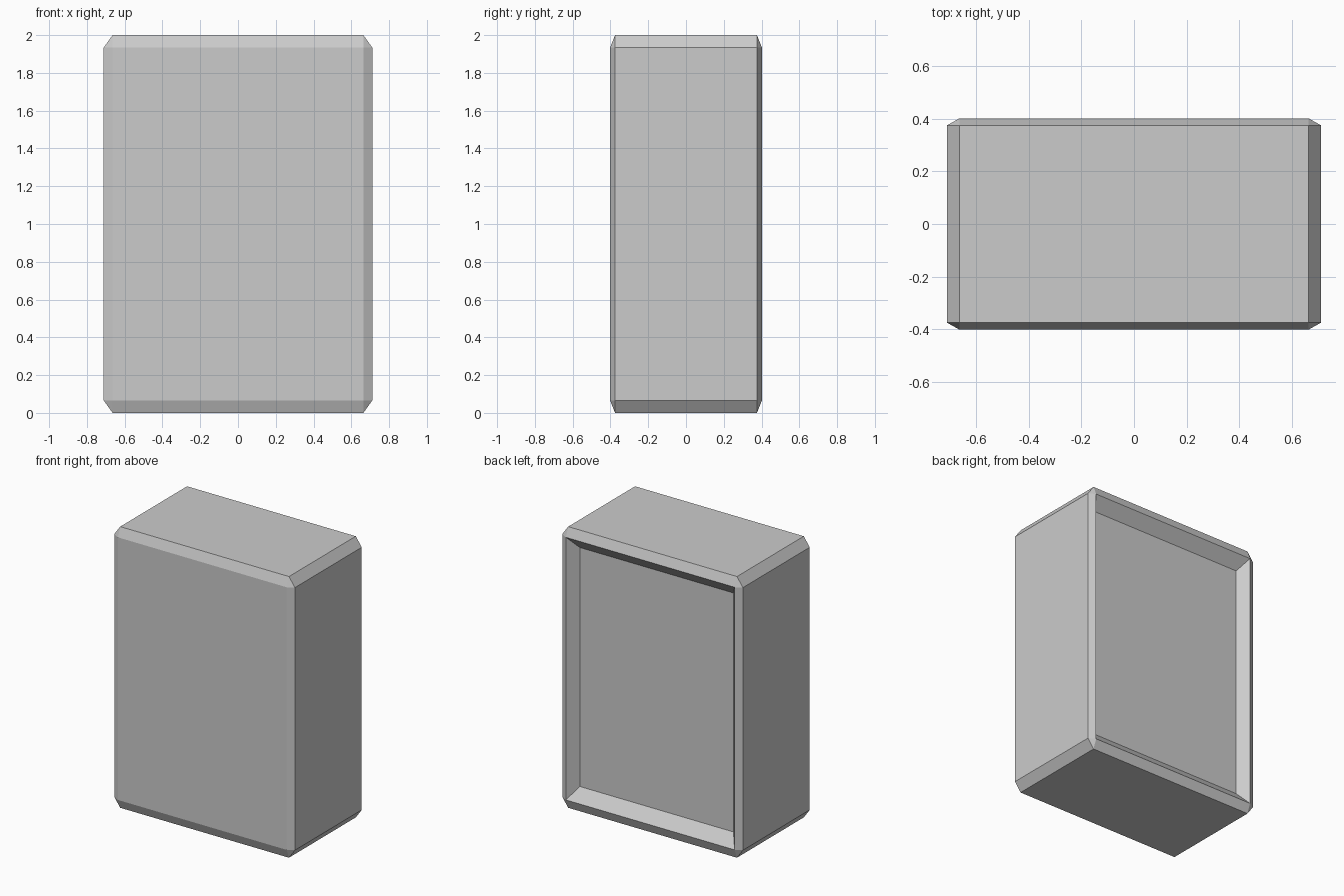
import bpy
import bmesh
from mathutils import Vector

if "Cube" in bpy.data.objects:
    bpy.data.objects.remove(bpy.data.objects["Cube"])

HALF = Vector((0.711, 0.402, 1.0))
CHAMFER = 0.066
PANEL_SCALE = 0.91
PANEL_Y = 0.33

bm = bmesh.new()

# Chamfered unit case, then stretched so chamfers follow the proportions
bmesh.ops.create_cube(bm, size=2)
bmesh.ops.bevel(bm, geom=bm.edges[:], offset=CHAMFER, offset_type='OFFSET',
                segments=1, profile=0.5, affect='EDGES')
bmesh.ops.scale(bm, vec=HALF, verts=bm.verts)
bm.normal_update()

# Recessed back panel with sloping sides
back = max(bm.faces, key=lambda f: f.normal.y * f.calc_area())
panel = bmesh.ops.extrude_discrete_faces(bm, faces=[back])["faces"][0]
for v in panel.verts:
    v.co.x *= PANEL_SCALE
    v.co.z *= PANEL_SCALE
    v.co.y = PANEL_Y

# Stand on the ground
bmesh.ops.translate(bm, vec=(0, 0, HALF.z), verts=bm.verts)
bmesh.ops.recalc_face_normals(bm, faces=bm.faces)

mesh = bpy.data.meshes.new("case")
bm.to_mesh(mesh)
bm.free()
case = bpy.data.objects.new("case", mesh)
bpy.context.collection.objects.link(case)
